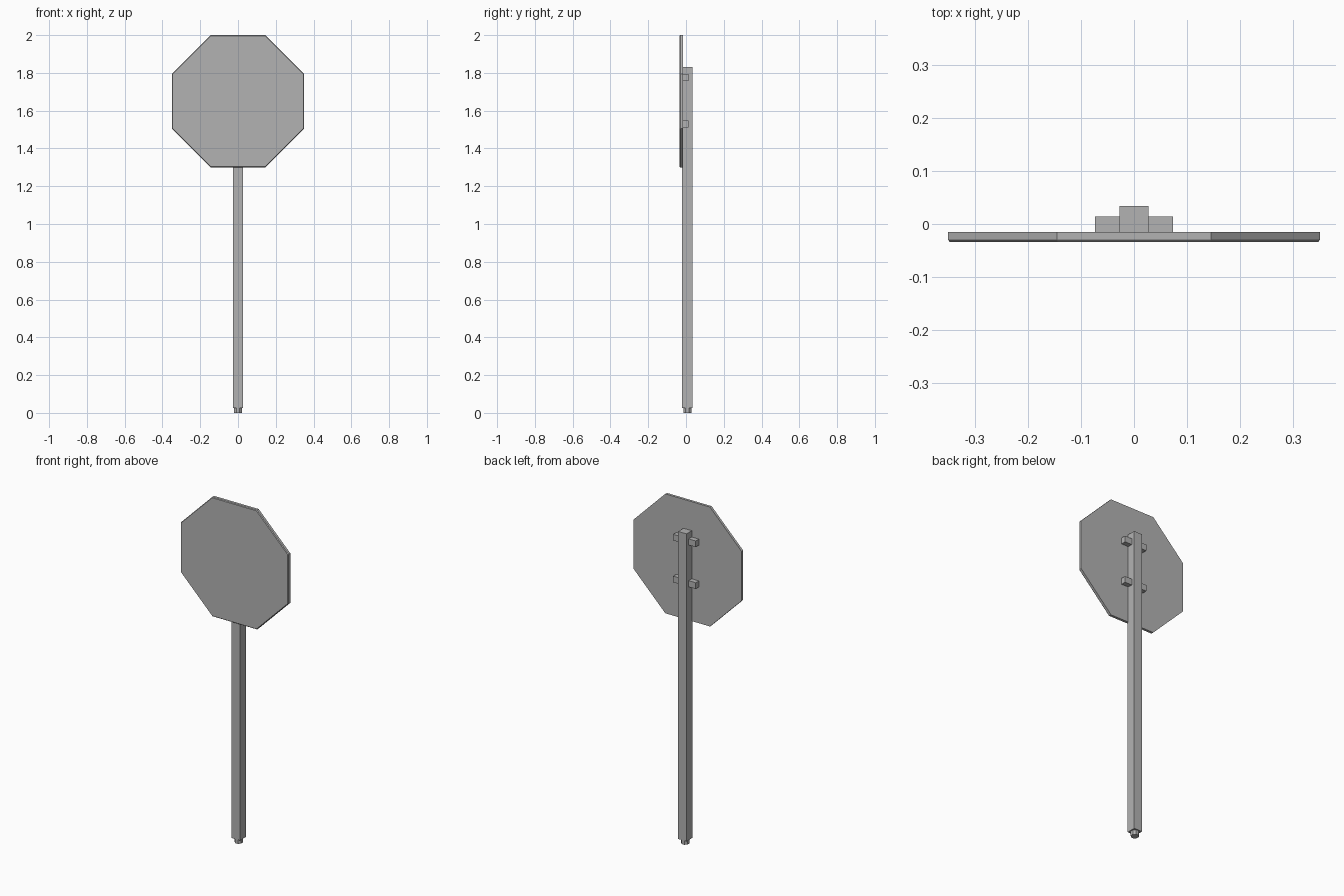
import bpy, bmesh, math
from mathutils import Matrix, Vector

if "Cube" in bpy.data.objects:
    bpy.data.objects.remove(bpy.data.objects["Cube"])

grey = bpy.data.materials.new("plain_grey")
grey.diffuse_color = (0.45, 0.45, 0.45, 1)
grey.use_nodes = True
grey.node_tree.nodes["Principled BSDF"].inputs["Base Color"].default_value = grey.diffuse_color


def finish(name, bm):
    bmesh.ops.recalc_face_normals(bm, faces=bm.faces)
    mesh = bpy.data.meshes.new(name)
    bm.to_mesh(mesh)
    bm.free()
    mesh.materials.append(grey)
    obj = bpy.data.objects.new(name, mesh)
    bpy.context.collection.objects.link(obj)
    return obj


def box(name, lo, hi):
    lo, hi = Vector(lo), Vector(hi)
    bm = bmesh.new()
    bmesh.ops.create_cube(bm, size=1, matrix=Matrix.Translation((lo + hi) / 2)
                          @ Matrix.Diagonal((*(hi - lo), 1)))
    return finish(name, bm)


def loft(name, rings, sides, place):
    """Stack of (radius, height) rings with flat caps, turned half a side."""
    bm = bmesh.new()
    loops = []
    for r, h in rings:
        loops.append([bm.verts.new(place @ Vector((
            r * math.cos((i + 0.5) * math.tau / sides),
            r * math.sin((i + 0.5) * math.tau / sides), h)))
            for i in range(sides)])
    for a, b in zip(loops, loops[1:]):
        for i in range(sides):
            j = (i + 1) % sides
            bm.faces.new((a[i], a[j], b[j], b[i]))
    bm.faces.new(loops[0])
    bm.faces.new(loops[-1])
    return finish(name, bm)


# Octagonal sign plate with a small chamfer round its front edge
R = 0.35 / math.cos(math.pi / 8)
loft("sign_plate", [(R, 0.015), (R, 0.030), (R - 0.004, 0.034)], 8,
     Matrix.Translation((0, 0, 1.65)) @ Matrix.Rotation(math.pi / 2, 4, 'X'))

# Square post, with a small octagonal foot below it
box("post", (-0.027, -0.02, 0.027), (0.027, 0.034, 1.83))
loft("post_foot", [(0.023, 0), (0.023, 0.03)], 8,
     Matrix.Translation((0, 0.007, 0)))

# Two brackets joining the plate to the post, showing on both sides
for name, z in (("lower_bracket", 1.53), ("upper_bracket", 1.775)):
    box(name, (-0.073, -0.016, z - 0.018), (0.073, 0.014, z + 0.018))
